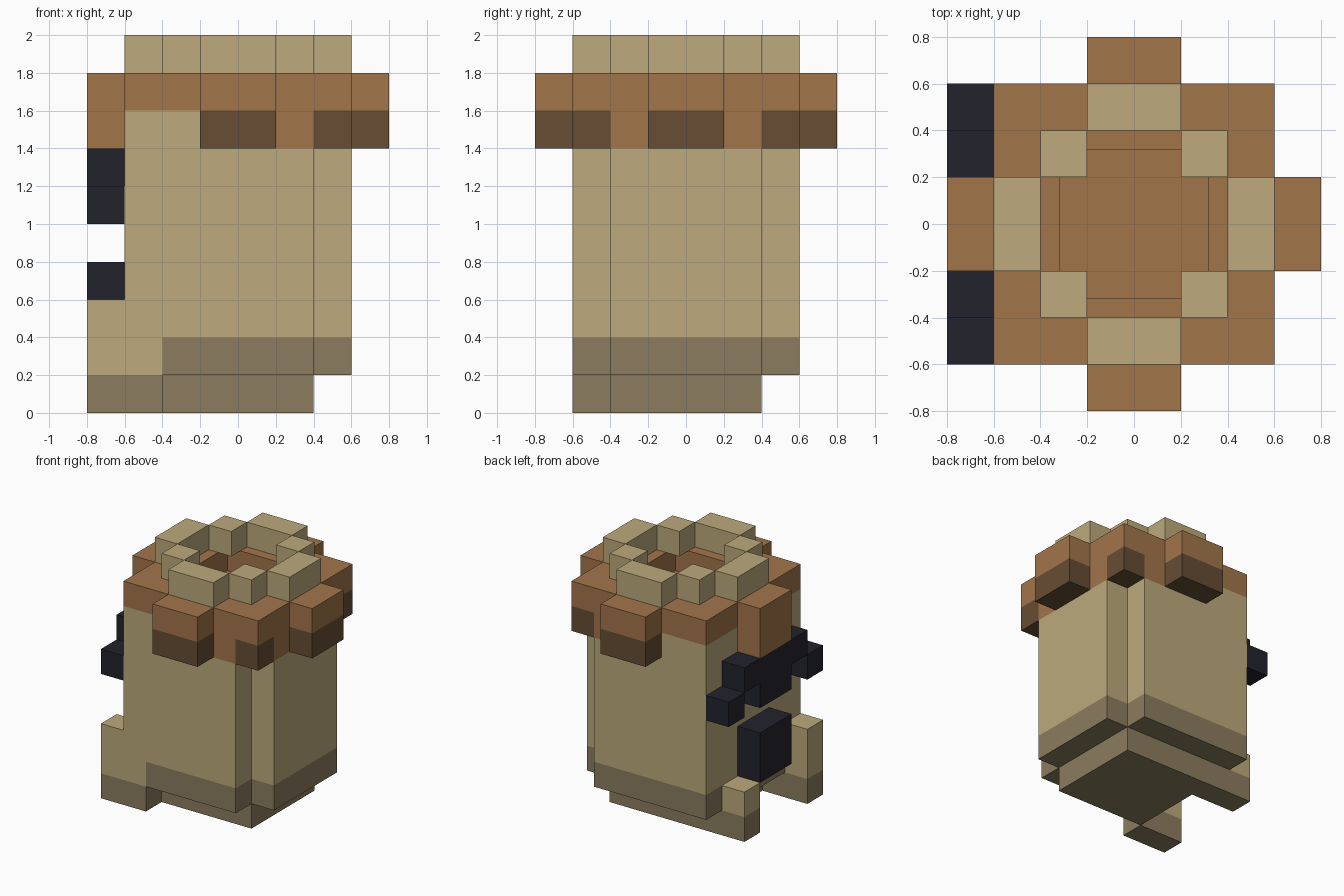
import bpy
import bmesh
from mathutils import Vector

U = 0.2  # size of one block

cube = bpy.data.objects.get("Cube")
if cube:
    bpy.data.objects.remove(cube, do_unlink=True)


def material(name, hex_code):
    rgb = [int(hex_code[i:i + 2], 16) / 255 for i in (0, 2, 4)]
    color = [c / 12.92 if c <= 0.04045 else ((c + 0.055) / 1.055) ** 2.4 for c in rgb] + [1]
    mat = bpy.data.materials.new(name)
    mat.use_nodes = True
    mat.diffuse_color = color
    mat.node_tree.nodes["Principled BSDF"].inputs["Base Color"].default_value = color
    return mat


TAN = material("tan", "BDAA7D")
SHADE = material("dark_tan", "8B7D5E")
BROWN = material("brown", "A2754A")
UMBER = material("dark_brown", "664D33")
BLACK = material("near_black", "22222D")


def finish(name, bm, mat):
    bmesh.ops.recalc_face_normals(bm, faces=bm.faces)
    mesh = bpy.data.meshes.new(name)
    bm.to_mesh(mesh)
    bm.free()
    mesh.materials.append(mat)
    obj = bpy.data.objects.new(name, mesh)
    bpy.context.collection.objects.link(obj)


def add_prism(bm, outline, z0, z1):
    face = bm.faces.new([bm.verts.new((x * U, y * U, z0 * U)) for x, y in outline])
    result = bmesh.ops.extrude_face_region(bm, geom=[face])
    verts = [v for v in result["geom"] if isinstance(v, bmesh.types.BMVert)]
    bmesh.ops.translate(bm, verts=verts, vec=Vector((0, 0, (z1 - z0) * U)))


def prism(name, mat, outline, z0, z1):
    bm = bmesh.new()
    add_prism(bm, outline, z0, z1)
    finish(name, bm, mat)


def boxes(name, mat, *specs):
    """Each spec is x0, x1, y0, y1, z0, z1 in blocks."""
    bm = bmesh.new()
    for x0, x1, y0, y1, z0, z1 in specs:
        add_prism(bm, [(x0, y0), (x1, y0), (x1, y1), (x0, y1)], z0, z1)
    finish(name, bm, mat)


# Body: notched at the two +x corners
notched_side = [(2, -3), (2, -2), (3, -2), (3, 2), (2, 2), (2, 3)]
prism("body", TAN, [(-3, -3)] + notched_side + [(-3, 3)], 2, 7)
prism("body_skirt", SHADE,
      [(-3, -2), (-2, -2), (-2, -3)] + notched_side + [(-3, 3)], 1, 2)
boxes("body_upper", TAN, (-3, 1, -3, 3, 7, 8))
boxes("base", SHADE, (-2, 2, -2, 2, 0, 1))

# Legs on the -x side
boxes("front_leg_foot", SHADE, (-4, -2, -3, -2, 0, 1))
boxes("front_leg", TAN, (-4, -2, -3, -2, 1, 2), (-4, -3, -3, -2, 2, 3))
boxes("back_leg_foot", SHADE, (-4, -2, 1, 2, 0, 1))
boxes("back_leg", TAN, (-4, -3, 1, 2, 1, 2))

# Brown collar with dark corners
prism("collar", BROWN, [(1, -3)] + notched_side + [(1, 3)], 7, 8)
boxes("collar_corners", UMBER, *[(2, 3, y, y + 1, 7, 8) for y in (-3, 2)])

# Cap slab with a sunken square in the middle
bm = bmesh.new()
add_prism(bm, [(-3, -3), (3, -3), (3, 3), (-3, 3)], 8, 9)
bmesh.ops.recalc_face_normals(bm, faces=bm.faces)
top = max(bm.faces, key=lambda f: f.calc_center_median().z)
bmesh.ops.inset_region(bm, faces=[top], thickness=2 * U)
floor = bmesh.ops.extrude_face_region(bm, geom=[top])
bmesh.ops.translate(bm, verts=[v for v in floor["geom"] if isinstance(v, bmesh.types.BMVert)],
                    vec=(0, 0, -0.95 * U))
if top.is_valid:
    bmesh.ops.delete(bm, geom=[top], context="FACES_ONLY")
finish("cap", bm, BROWN)

# Blocks sticking out of the cap, dark below except on the -x side
outer = [(3, 4, -1, 1), (-1, 1, -4, -3), (-1, 1, 3, 4)]
boxes("cap_blocks", BROWN, *[b + (8, 9) for b in outer])
boxes("cap_block_bottoms", UMBER, *[b + (7, 8) for b in outer])
boxes("nose", BROWN, (-4, -3, -1, 1, 7, 9))

# Ring of raised blocks on top
ring = [(-1, 1, -3, -2), (-1, 1, 2, 3), (-3, -2, -1, 1), (2, 3, -1, 1)]
ring += [(x, x + 1, y, y + 1) for x in (-2, 1) for y in (-2, 1)]
boxes("crown_blocks", TAN, *[b + (9, 10) for b in ring])

# Moustache and mouth on the -x face
boxes("moustache", BLACK, (-4, -3, -2, 2, 6, 7), (-4, -3, -1, 1, 5, 6),
      (-4, -3, -3, -2, 5, 6), (-4, -3, 2, 3, 5, 6))
boxes("mouth", BLACK, (-4, -3, -1, 1, 2, 4))
